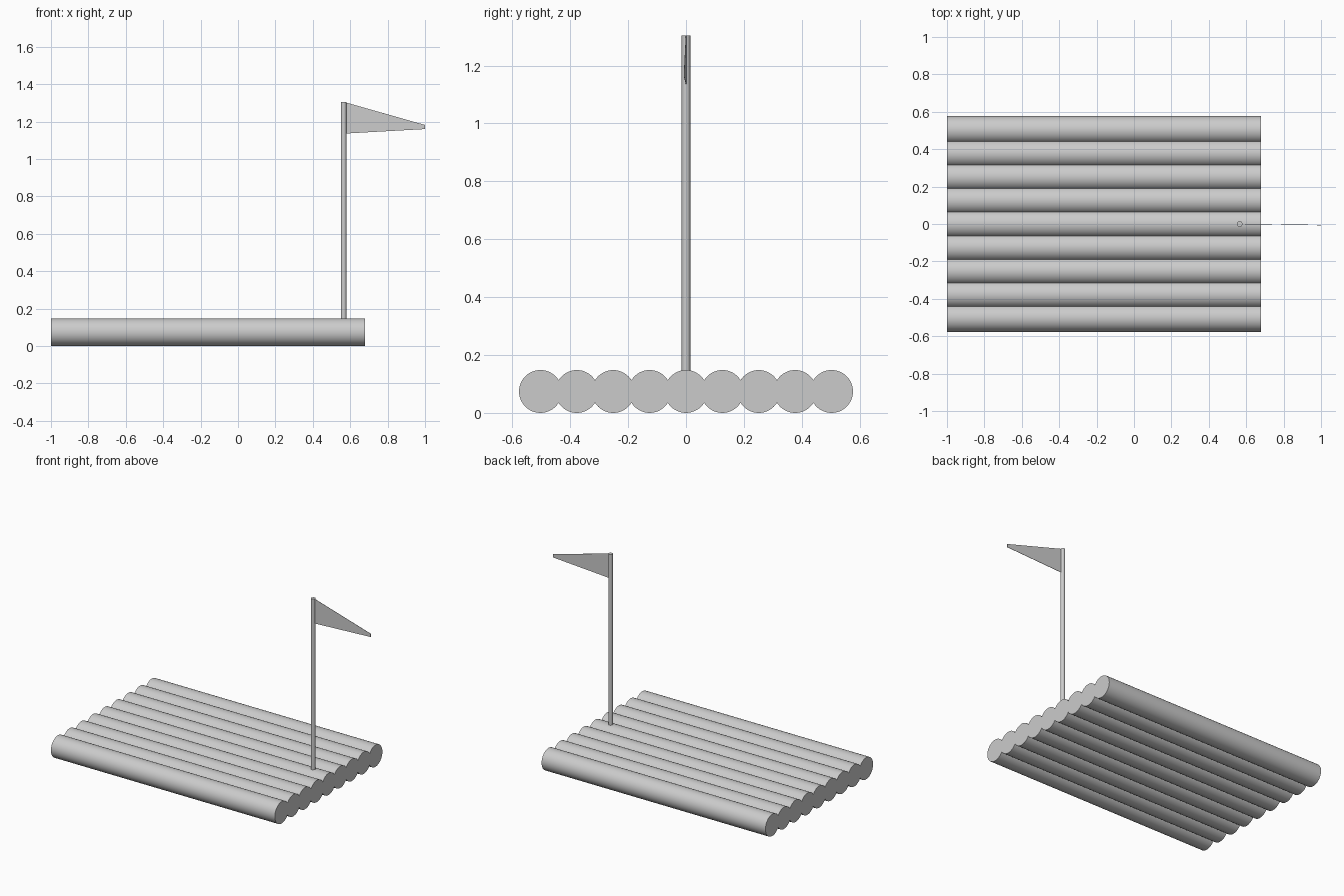
import bpy
import math
from mathutils import Matrix

cube = bpy.data.objects.get("Cube")
if cube:
    bpy.data.objects.remove(cube, do_unlink=True)

grey = bpy.data.materials.new("plain grey")
grey.use_nodes = True
colour = (0.6, 0.6, 0.6, 1)
grey.diffuse_color = colour
grey.node_tree.nodes["Principled BSDF"].inputs["Base Color"].default_value = colour


def cylinder(name, radius, length, location, sides, along_x=False):
    """Capped smooth cylinder, upright or lying along x."""
    bpy.ops.mesh.primitive_cylinder_add(vertices=sides, radius=radius,
                                        depth=length, location=location)
    obj = bpy.context.object
    obj.name = name
    if along_x:
        obj.data.transform(Matrix.Rotation(math.radians(90), 4, "Y"))
    obj.data.materials.append(grey)
    bpy.ops.object.shade_smooth_by_angle(angle=math.radians(50))
    return obj


# Deck: a row of slightly overlapping logs
LOGS, RADIUS, SPACING = 9, 0.074, 0.1257
for i in range(LOGS):
    y = (i - (LOGS - 1) / 2) * SPACING
    cylinder(f"log_{i + 1}", RADIUS, 1.68, (-0.16, y, RADIUS), 48, True)

# Flagpole, set into the middle log
BASE, TOP = 0.07, 1.304
cylinder("flagpole", 0.015, TOP - BASE, (0.565, 0, (BASE + TOP) / 2), 12)

# Flag: thin tapering pennant, drifting slightly forward at the tip
outline = [(0.57, 0, 1.136), (1.0, -0.006, 1.16),
           (1.0, -0.006, 1.182), (0.57, 0, 1.304)]
mesh = bpy.data.meshes.new("pennant")
mesh.from_pydata(outline, [], [(0, 1, 2, 3)])
mesh.materials.append(grey)
flag = bpy.data.objects.new("pennant", mesh)
bpy.context.collection.objects.link(flag)
cloth = flag.modifiers.new("cloth thickness", "SOLIDIFY")
cloth.thickness = 0.002
cloth.offset = 0
